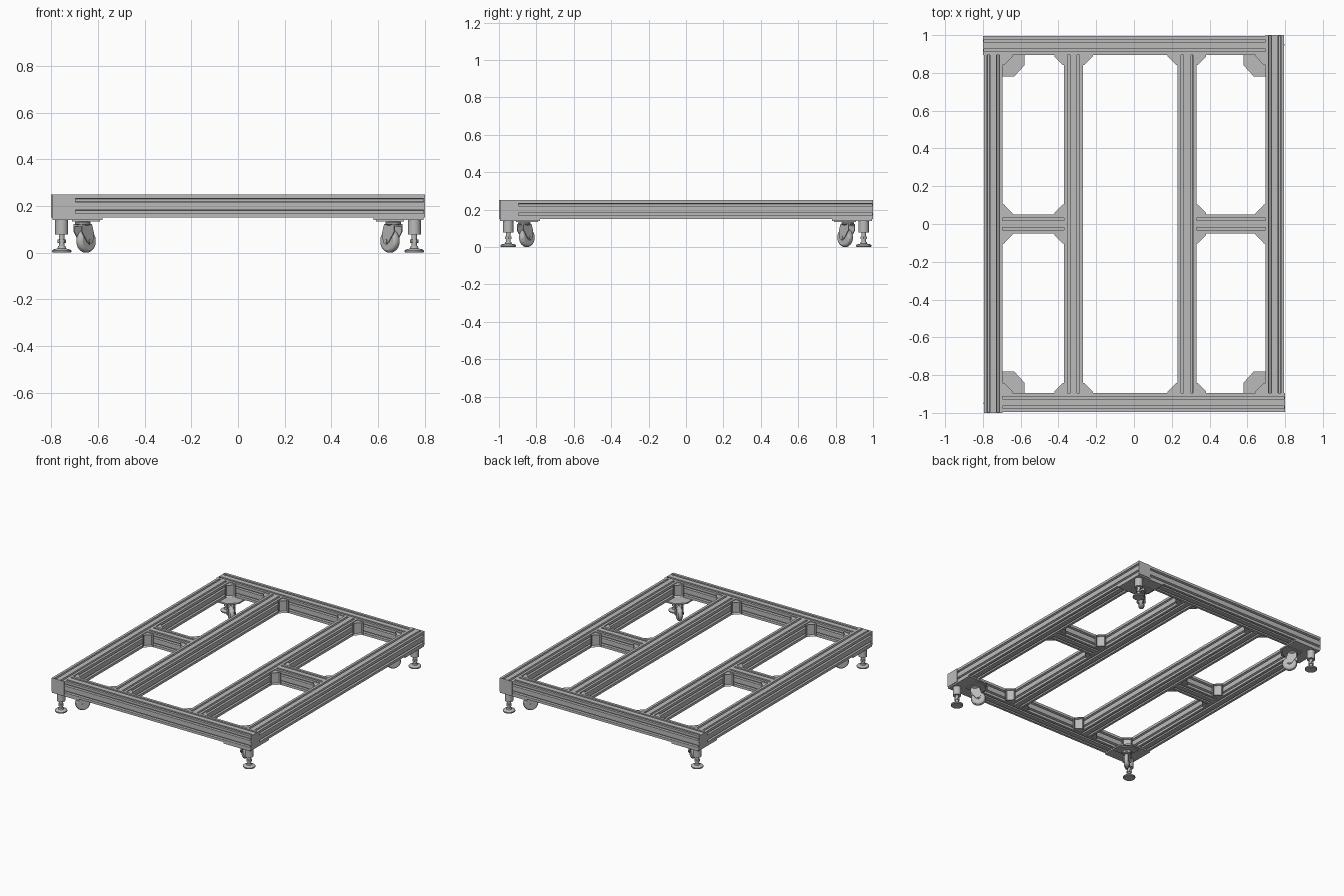
import bpy, bmesh, math
from mathutils import Matrix, Vector

cube = bpy.data.objects.get("Cube")
if cube:
    bpy.data.objects.remove(cube, do_unlink=True)

grey = bpy.data.materials.new("aluminium_grey")
grey.use_nodes = True
grey.diffuse_color = (0.5, 0.5, 0.5, 1)
grey.node_tree.nodes["Principled BSDF"].inputs["Base Color"].default_value = (0.5, 0.5, 0.5, 1)
parts = []


def finish(name, bm, matrix):
    bm.transform(matrix)
    bmesh.ops.recalc_face_normals(bm, faces=bm.faces)
    mesh = bpy.data.meshes.new(name)
    bm.to_mesh(mesh)
    bm.free()
    mesh.materials.append(grey)
    obj = bpy.data.objects.new(name, mesh)
    bpy.context.collection.objects.link(obj)
    parts.append(obj)


def prism(name, outline, z0, z1, matrix=Matrix(), recess=None):
    """Extrude an outline along local z; optionally sink one side face."""
    bm = bmesh.new()
    low = [bm.verts.new((x, y, z0)) for x, y in outline]
    high = [bm.verts.new((x, y, z1)) for x, y in outline]
    bm.faces.new(low)
    bm.faces.new(high)
    sides = []
    for i in range(len(low)):
        j = (i + 1) % len(low)
        sides.append(bm.faces.new((low[i], low[j], high[j], high[i])))
    bmesh.ops.recalc_face_normals(bm, faces=bm.faces)
    if recess is not None:
        bmesh.ops.inset_region(bm, faces=[sides[recess]], thickness=0.008)
        bmesh.ops.translate(bm, verts=sides[recess].verts, vec=sides[recess].normal * -0.018)
    finish(name, bm, matrix)


def lathe(name, profile, matrix, steps=24):
    """Revolve (radius, height) pairs around local z."""
    bm = bmesh.new()
    rings = []
    for r, z in profile:
        rings.append([bm.verts.new((r * math.cos(math.tau * k / steps),
                                    r * math.sin(math.tau * k / steps), z)) for k in range(steps)])
    for a, b in zip(rings, rings[1:]):
        for k in range(steps):
            n = (k + 1) % steps
            bm.faces.new((a[k], a[n], b[n], b[k]))
    bm.faces.new(rings[0])
    bm.faces.new(rings[-1])
    finish(name, bm, matrix)


# Square extrusion section with two T-slots on every side
HALF, MID = 0.05, 0.2
slot = [(-0.007, 0), (-0.007, 0.006), (-0.012, 0.006), (-0.006, 0.016)]
slot += [(-x, d) for x, d in reversed(slot)]
side = [(-HALF, -HALF)] + [(c + x, -HALF + d) for c in (-0.025, 0.025) for x, d in slot]
section = []
for q in range(4):
    turn = Matrix.Rotation(q * math.pi / 2, 2)
    section += [tuple(turn @ Vector(p)) for p in side]
square = [(-HALF, -HALF), (HALF, -HALF), (HALF, HALF), (-HALF, HALF)]


def beam(name, start, end, cap=False):
    a, b = Vector((*start, MID)), Vector((*end, MID))
    matrix = Matrix.Translation(a) @ (b - a).to_track_quat('Z', 'Y').to_matrix().to_4x4()
    length = (b - a).length
    prism(name, section, 0, length, matrix)
    if cap:
        prism(name + "_end_cap", square, length, length + 0.005, matrix)


# Outer frame, each beam butting against the next
X, Y = 0.745, 0.945
beam("right_beam", (-X, Y - HALF), (-X, -Y - HALF), True)
beam("front_beam", (-X + HALF, -Y), (X + HALF, -Y), True)
beam("left_beam", (X, -Y + HALF), (X, Y + HALF), True)
beam("back_beam", (X - HALF, Y), (-X - HALF, Y), True)

# Inner beams and short cross beams
IN_X, IN_Y = X - HALF, Y - HALF
RIGHT_X, LEFT_X = -0.32, 0.28
beam("inner_right_beam", (RIGHT_X, -IN_Y), (RIGHT_X, IN_Y))
beam("inner_left_beam", (LEFT_X, -IN_Y), (LEFT_X, IN_Y))
beam("right_cross_beam", (-IN_X, 0), (RIGHT_X - HALF, 0))
beam("left_cross_beam", (LEFT_X + HALF, 0), (IN_X, 0))

# Gusset brackets: corner position and the directions of the two arms
gussets = []
for s in (-1, 1):
    for x in (RIGHT_X, LEFT_X):
        gussets += [(x + HALF * d, s * IN_Y, d, -s) for d in (-1, 1)]
    for x, d in ((-IN_X, 1), (RIGHT_X - HALF, -1), (LEFT_X + HALF, 1), (IN_X, -1)):
        gussets.append((x, s * HALF, d, s))
    gussets += [(d * IN_X, s * IN_Y, -d, -s) for d in (-1, 1)]
wedge = [(0, 0), (0.052, 0), (0.052, 0.008), (0.008, 0.052), (0, 0.052)]
for x, y, sx, sy in gussets:
    prism("gusset_bracket", wedge, -0.044, 0.044,
          Matrix.Translation((x, y, MID)) @ Matrix.Diagonal((sx, sy, 1, 1)), recess=2)

# Corner plates, levelling feet and swivel casters, mirrored to four corners
plate = [(0.795, 0.995), (0.58, 0.995), (0.58, 0.84), (0.635, 0.78), (0.795, 0.78)]
caster_plate = [(0.71, 0.91), (0.592, 0.91), (0.592, 0.846), (0.641, 0.792), (0.71, 0.792)]
fork = [(-0.03, 0.122), (0.03, 0.122), (0.042, 0.085), (0.036, 0.045),
        (0.02, 0.035), (0.004, 0.045), (-0.03, 0.09)]
tyre = [(0.02, -0.018), (0.038, -0.018), (0.046, -0.013), (0.05, -0.005)]
tyre += [(r, -z) for r, z in reversed(tyre)]
upright = Matrix.Rotation(math.pi / 2, 4, 'X')

for sx in (-1, 1):
    for sy in (-1, 1):
        flip = Matrix.Diagonal((sx, sy, 1, 1))
        prism("corner_plate", plate, 0.14, 0.15, flip)
        prism("caster_plate", caster_plate, 0.134, 0.14, flip)

        # Levelling foot
        foot = flip @ Matrix.Translation((0.755, 0.95, 0))
        lathe("foot_sleeve", [(0.028, 0.078), (0.028, 0.14)], foot)
        lathe("foot_rod", [(0.012, 0.02), (0.012, 0.08)], foot, 16)
        lathe("foot_nut", [(0.019, 0.042), (0.019, 0.056)], foot, 6)
        lathe("foot_pad", [(0.038, 0), (0.041, 0.003), (0.041, 0.01), (0.036, 0.014),
                           (0.018, 0.018), (0.016, 0.028)], foot)

        # Caster trailing towards the middle of the frame
        caster = flip @ Matrix.Translation((0.665, 0.865, 0)) @ Matrix.Rotation(math.radians(225), 4, 'Z')
        lathe("caster_swivel", [(0.026, 0.116), (0.034, 0.122), (0.034, 0.129), (0.028, 0.135)], caster)
        prism("fork_crown", [(-0.03, -0.026), (0.03, -0.026), (0.03, 0.026), (-0.03, 0.026)],
              0.112, 0.122, caster)
        for z in (-0.026, 0.021):
            prism("fork_cheek", fork, z, z + 0.005, caster @ upright)
        axle = caster @ Matrix.Translation((0.02, 0, 0.05)) @ upright
        lathe("caster_wheel", tyre, axle, 32)
        lathe("caster_axle", [(0.009, -0.03), (0.009, 0.03)], axle, 12)

# Smooth the round parts, keep hard edges
bpy.ops.object.select_all(action='DESELECT')
for obj in parts:
    obj.select_set(True)
bpy.context.view_layer.objects.active = parts[0]
bpy.ops.object.shade_smooth_by_angle(angle=math.radians(30))
